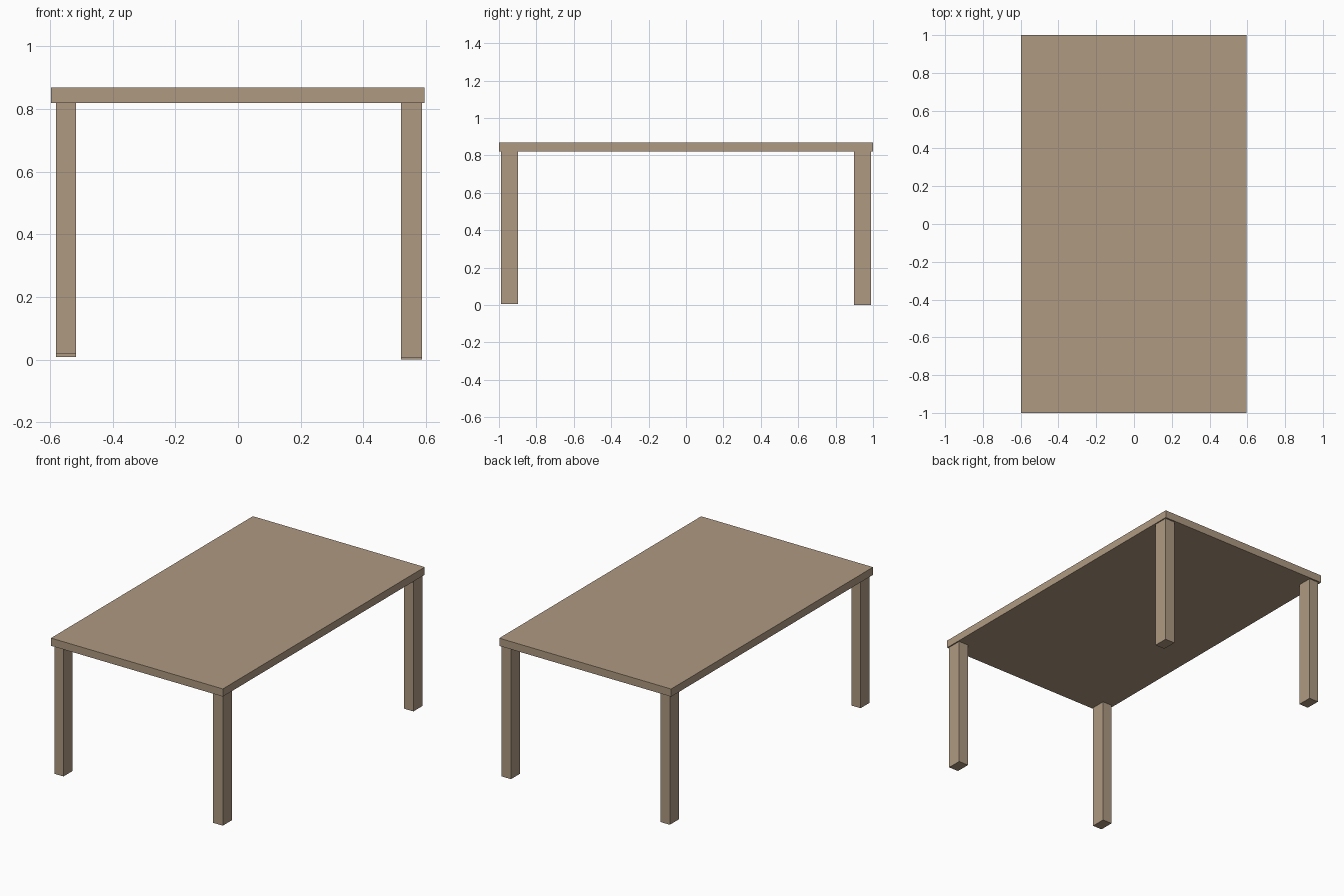
import bpy

if "Cube" in bpy.data.objects:
    bpy.data.objects.remove(bpy.data.objects["Cube"])

# Single flat wood colour
wood = bpy.data.materials.new("light brown wood")
wood.diffuse_color = (0.42, 0.32, 0.22, 1.0)
wood.use_nodes = True
wood.node_tree.nodes["Principled BSDF"].inputs["Base Color"].default_value = wood.diffuse_color


def box(name, lo, hi):
    """Axis-aligned box between two corners."""
    centre = [(a + b) / 2 for a, b in zip(lo, hi)]
    bpy.ops.mesh.primitive_cube_add(size=1, location=centre)
    ob = bpy.context.object
    ob.name = name
    ob.scale = [b - a for a, b in zip(lo, hi)]
    bpy.ops.object.transform_apply(location=False, rotation=False, scale=True)
    ob.data.materials.append(wood)
    return ob


# Table top
TOP_Z, UNDER_Z = 0.868, 0.82
box("table_top", (-0.597, -1.0, UNDER_Z), (0.595, 1.0, TOP_Z))

# Four legs with slightly uneven feet
left, right = (-0.581, -0.517), (0.521, 0.588)
front, back = (-0.99, -0.899), (0.898, 0.99)
legs = {
    "front_left_leg": (left, front, 0.018),
    "back_left_leg": (left, back, 0.009),
    "front_right_leg": (right, front, 0.005),
    "back_right_leg": (right, back, 0.0),
}
for name, (x, y, foot) in legs.items():
    box(name, (x[0], y[0], foot), (x[1], y[1], UNDER_Z))
